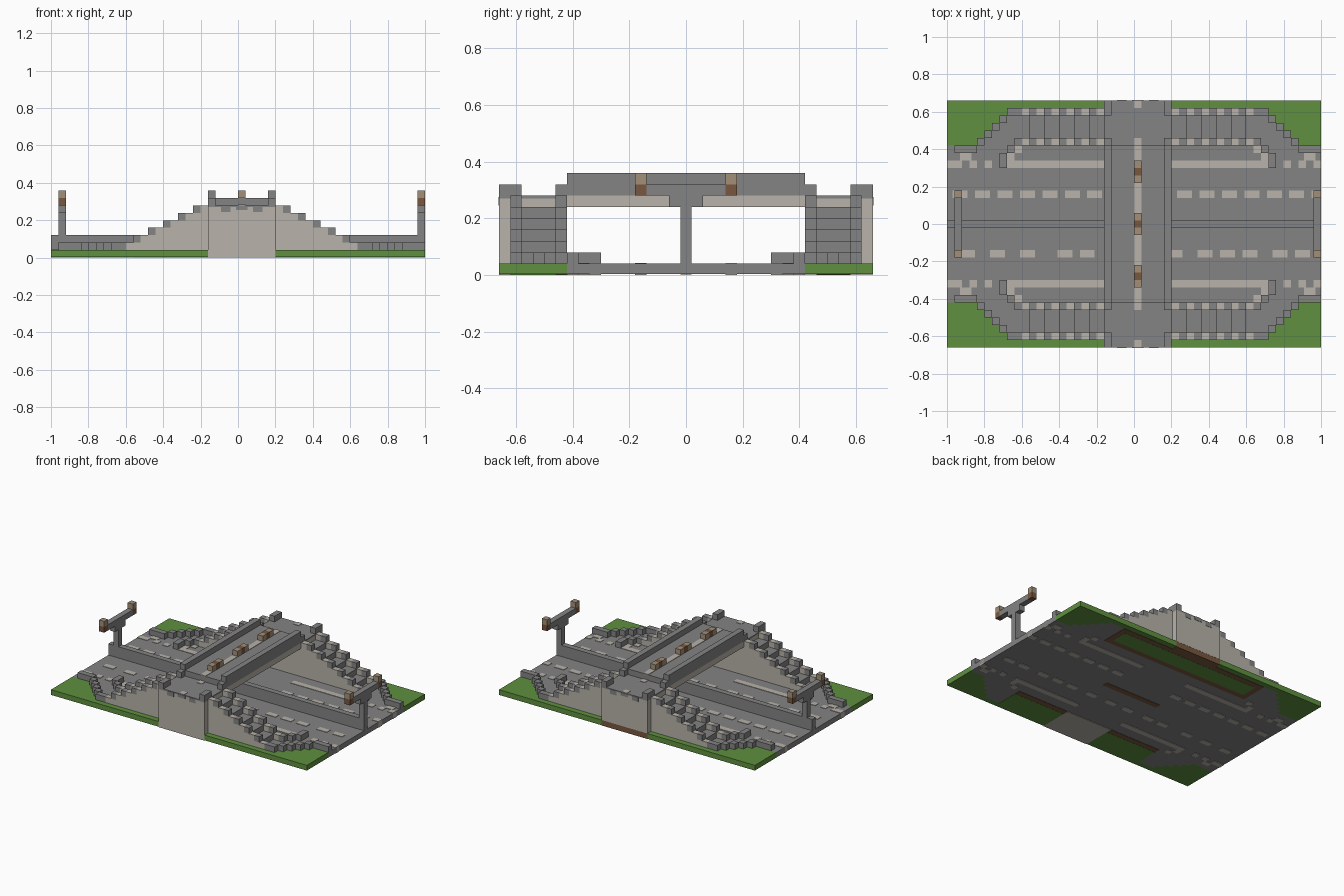
import bpy, bmesh
from mathutils import Matrix, Vector

if "Cube" in bpy.data.objects:
    bpy.data.objects.remove(bpy.data.objects["Cube"], do_unlink=True)

U = 0.04            # block size
WEST, EAST = -0.16, 0.20   # sides of the bridge
MID = 0.02          # mirror line in x


def material(name, r, g, b):
    m = bpy.data.materials.new(name)
    m.use_nodes = True
    m.diffuse_color = (r, g, b, 1)
    node = m.node_tree.nodes["Principled BSDF"]
    node.inputs["Base Color"].default_value = (r, g, b, 1)
    node.inputs["Roughness"].default_value = 0.9
    return m


ASPHALT = material("asphalt grey", 0.23, 0.23, 0.23)
CONCRETE = material("pale concrete", 0.48, 0.45, 0.40)
GRASS = material("grass green", 0.115, 0.28, 0.05)
BROWN = material("brown", 0.19, 0.095, 0.05)
TAN = material("lamp tan", 0.36, 0.28, 0.19)


def box(x0, x1, y0, y1, z0, z1):
    return (x0, x1, y0, y1, z0, z1)


def flip_x(b):
    return (2 * MID - b[1], 2 * MID - b[0]) + b[2:]


def flip_y(b):
    return b[:2] + (-b[3], -b[2]) + b[4:]


def both_y(boxes):
    return boxes + [flip_y(b) for b in boxes]


def both_x(boxes):
    return boxes + [flip_x(b) for b in boxes]


def four(boxes):
    return both_y(both_x(boxes))


def build(name, mat, boxes):
    """One object made of axis-aligned blocks, trimmed to the base width."""
    bm = bmesh.new()
    for x0, x1, y0, y1, z0, z1 in boxes:
        x0, x1 = max(x0, -1), min(x1, 1)
        size = Vector((x1 - x0, y1 - y0, z1 - z0))
        mid = Vector((x0 + x1, y0 + y1, z0 + z1)) / 2
        bmesh.ops.create_cube(bm, size=1, matrix=Matrix.Translation(mid) @ Matrix.Diagonal(size.to_4d()))
    mesh = bpy.data.meshes.new(name)
    bm.to_mesh(mesh)
    bm.free()
    mesh.materials.append(mat)
    ob = bpy.data.objects.new(name, mesh)
    bpy.context.collection.objects.link(ob)
    return ob


# Ground: road slab widening in steps, grass filling the corners
LOW = 0.003
road = [box(-1, 1, -0.42, 0.42, LOW, U)]
grass = []
curb = [box(0.88, 1, 0.38, 0.42, U, 2 * U)]
for k in range(5):
    edge, y = 0.88 - U * k, 0.42 + U * k
    road += both_y([box(2 * MID - edge, edge, y, y + U, LOW, U)])
    grass += [box(edge, 1.04, y, y + U, LOW, U)]
    curb += [box(edge - U, edge, y, y + U, U, 2 * U)]
grass += [box(EAST, 1.04, 0.62, 0.66, LOW, U)]
build("road_slab", ASPHALT, road)
build("grass_corners", GRASS, four(grass))

# Low curbs: outer stepped line and short inner diagonal
curb += [box(0.68, 0.72, 0.58, 0.62, U, 2 * U)]
curb += [box(0.72, 0.76, 0.30, 0.38, U, 2 * U), box(0.68, 0.72, 0.38, 0.42, U, 2 * U)]
build("curbs", ASPHALT, four(curb))

# Median wall
build("median_wall", ASPHALT, [box(-1, 1, -0.02, 0.02, U, 3 * U)])

# Painted marks go right through the road slab
TOP = U + 0.003


def mark(x0, x1, y0, y1):
    return box(x0, x1, y0, y1, 0, TOP)


edge_lines = [mark(EAST, 0.72, 0.30, 0.34), mark(0.68, 0.72, 0.34, 0.38),
              mark(0.64, 0.68, 0.38, 0.42), mark(0.80, 0.84, 0.30, 0.34),
              mark(0.88, 0.92, 0.30, 0.34), mark(0.91, 0.97, 0.34, 0.38),
              mark(0.96, 1.04, 0.30, 0.34)]
build("edge_lines", CONCRETE, four(edge_lines))
dashes = [mark(x / 100 - 0.04, x / 100 + 0.04, 0.14, 0.18)
          for x in list(range(-93, 100, 12)) if x < -16 or x > 20]
dashes += [mark(x / 100 - 0.04, x / 100 + 0.04, -0.18, -0.14)
           for x in (-89, -73, -57, -37, -25, -8, 6, 22, 38, 50, 62, 78, 90)]
build("lane_dashes", CONCRETE, dashes)

# Underside patches below the embankments
build("earth_strips", BROWN, [
    box(-0.56, 0.60, 0.42, 0.62, 0.001, 0.02), box(-0.2, 0.24, -0.02, 0.02, 0.001, 0.02),
    box(-0.56, WEST, -0.46, -0.42, 0.001, 0.02), box(EAST, 0.60, -0.46, -0.42, 0.001, 0.02),
    box(WEST, EAST, 0.60, 0.659, 0.001, U)])
build("grass_underside", GRASS, [
    box(-0.52, 0.56, 0.46, 0.58, 0, 0.02),
    box(-0.56, WEST, -0.62, -0.46, 0, 0.02), box(EAST, 0.60, -0.62, -0.46, 0, 0.02)])

# Stairs: grey treads between concrete side walls capped with grey end blocks
treads, walls, caps = [], [], []
for i in range(6):
    x, h = EAST + 2 * U * i, 7 * U - U * i
    if i < 5:
        treads.append(box(x, x + 2 * U, 0.46, 0.58, U, h - U))
    for y in (0.42, 0.58):
        walls.append(box(x, x + U, y, y + U, U, h))
        if i < 5:
            walls.append(box(x + U, x + 2 * U, y, y + U, U, h - U))
        caps.append(box(x + U, x + 2 * U, y, y + U, h - U, h))
build("stair_treads", ASPHALT, four(treads))
build("stair_walls", CONCRETE, four(walls))
build("stair_wall_caps", ASPHALT, four(caps))

# Landings at both ends of the bridge
build("front_landing", CONCRETE, [box(WEST, EAST, -0.66, -0.42, 0, 0.27)])
build("back_landing", CONCRETE, [box(WEST, EAST, 0.42, 0.66, U, 0.27)])
build("landing_paving", ASPHALT, both_y([box(WEST, EAST, 0.42, 0.66, 0.27, 0.28)]))
build("landing_stains", ASPHALT, four([
    box(0.08, 0.13, 0.65, 0.662, 0.245, 0.275)]) + both_y([box(-0.01, 0.05, 0.65, 0.662, 0.255, 0.275)]))
build("landing_posts", ASPHALT, four([
    box(0.16, EAST, 0.42, 0.46, 0.28, 0.32), box(0.16, EAST, 0.58, 0.66, 0.28, 0.32)]))

# Bridge
build("bridge_slab", CONCRETE, [box(WEST, EAST, -0.42, 0.42, 0.24, 0.28)])
build("bridge_deck", ASPHALT, [box(WEST, EAST, -0.42, 0.42, 0.28, 0.32)])
build("bridge_railings", ASPHALT, both_x([box(0.16, EAST, -0.42, 0.42, 0.32, 0.36)]))
build("bridge_centre_line", CONCRETE, both_y([
    box(0, U, 0.06, 0.22, 0.318, 0.323), box(0, U, 0.34, 0.42, 0.318, 0.323),
    box(0, U, 0.42, 0.46, 0.278, 0.283), box(0, U, 0.62, 0.66, 0.278, 0.283)]))
spots = (-0.28, 0, 0.28)
build("bridge_lamp_bases", BROWN, [box(0, U, y - 0.02, y + 0.02, 0.32, 0.36) for y in spots])
build("bridge_lamp_glass", TAN, [box(0, U, y + s - 0.02, y + s + 0.02, 0.32, 0.36)
                                 for y in spots for s in (-U, U)])

# Street lamps standing on the median
for name, x in (("right", -0.96), ("left", 0.96)):
    build(name + "_lamp_post", ASPHALT, [
        box(x, x + U, -0.02, 0.02, 3 * U, 0.24), box(x, x + U, -0.06, 0.06, 0.24, 0.28),
        box(x, x + U, -0.14, 0.14, 0.28, 0.32)])
    build(name + "_lamp_bases", BROWN, both_y([box(x, x + U, 0.14, 0.18, 0.28, 0.32)]))
    build(name + "_lamp_glass", TAN, both_y([box(x, x + U, 0.14, 0.18, 0.32, 0.36)]))
